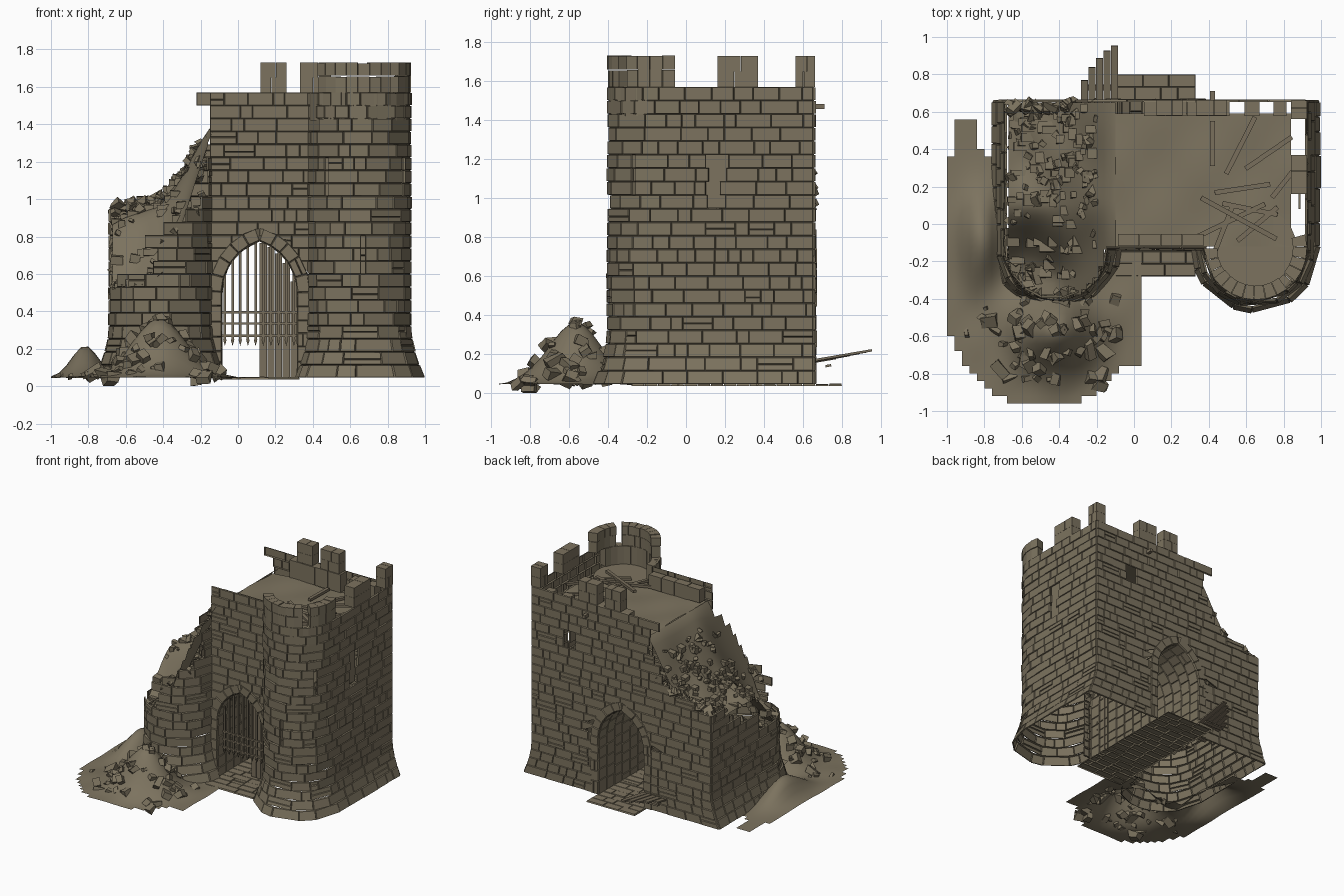
import bpy, math, random
from math import pi, sin, cos, sqrt, exp, acos
from mathutils import Vector, Euler

if "Cube" in bpy.data.objects:
    bpy.data.objects.remove(bpy.data.objects["Cube"])
random.seed(4)
rnd = random.uniform


def material(name, c):
    m = bpy.data.materials.new(name)
    m.diffuse_color = (*c, 1)
    m.use_nodes = True
    m.node_tree.nodes["Principled BSDF"].inputs["Base Color"].default_value = m.diffuse_color
    return m


STONE = material("weathered stone", (0.202, 0.171, 0.114))
WOOD = material("old timber", (0.19, 0.157, 0.106))


def build(name, bag, mat=STONE, smooth=False):
    me = bpy.data.meshes.new(name)
    me.from_pydata([tuple(p) for p in bag[0]], [], bag[1])
    me.materials.append(mat)
    me.shade_smooth() if smooth else me.shade_flat()
    bpy.context.collection.objects.link(bpy.data.objects.new(name, me))


def hexa(bag, pts):
    n = len(bag[0])
    bag[0].extend(pts)
    for f in ((3, 2, 1, 0), (4, 5, 6, 7), (0, 1, 5, 4), (1, 2, 6, 5), (2, 3, 7, 6), (3, 0, 4, 7)):
        bag[1].append([n + i for i in f])


def box(bag, c, size, rot=(0, 0, 0), jit=0.0):
    e = Euler(rot).to_matrix()
    pts = []
    for z in (-.5, .5):
        for x, y in ((-.5, -.5), (.5, -.5), (.5, .5), (-.5, .5)):
            q = Vector((x * size[0], y * size[1], z * size[2])) * (1 + rnd(-jit, jit))
            p = Vector(c) + e @ q
            p.z = max(p.z, 0)
            pts.append(p)
    hexa(bag, pts)


def stone(bag, c, s):
    box(bag, c, (s * rnd(.7, 1.5), s * rnd(.6, 1.1), s * rnd(.5, .9)),
        (rnd(-.7, .7), rnd(-.7, .7), rnd(0, 6)), .3)


def bricks(name, f, length, v0, v1, n, limit=None, cuts=None, wid=(.06, .19), flip=False, start=0.0):
    """Courses of raised bricks over any surface f(u, v, depth)."""
    bag = ([], [])
    h = (v1 - v0) / n
    for k in range(n):
        a, b = v0 + k * h, v0 + (k + 1) * h
        spans, u = [], start
        for c0, c1 in sorted(cuts(a, b)) if cuts else []:
            spans.append((u, c0))
            u = c1
        spans.append((u, length))
        for s0, s1 in spans:
            u = s0
            while s1 - u > 1e-4:
                e = u + rnd(*wid)
                if s1 - e < wid[0] * .6:
                    e = s1
                if not limit or limit((u + e) / 2) >= b - h * .4 + rnd(-.03, .03):
                    mid = a + h * rnd(.4, .6)
                    for p, q in ([(a, mid), (mid, b)] if rnd(0, 1) < .08 else [(a, b)]):
                        m, g, d = len(bag[0]), .0035, rnd(.008, .014)
                        bag[0].extend([f(u, p, 0), f(e, p, 0), f(e, q, 0), f(u, q, 0),
                                       f(u + g, p + g, d), f(e - g, p + g, d), f(e - g, q - g, d), f(u + g, q - g, d)])
                        for fc in ((4, 5, 6, 7), (0, 1, 5, 4), (1, 2, 6, 5), (2, 3, 7, 6), (3, 0, 4, 7)):
                            bag[1].append([m + i for i in (fc[::-1] if flip else fc)])
                u = e
    build(name, bag)


# Walls: D-shaped towers with flared foot
Z0, ZT, YC, RT, YB = .045, 1.57, -.13, .265, .652
ARC = pi * RT
SIDE = ARC + YB - YC


def flare(z):
    return .07 * max(0, (.3 - z) / .25) ** 1.5


def shell(cx, sg):
    def f(u, z, d):
        r = RT + d + flare(z)
        if u < ARC:
            t = pi + u / RT
            return (cx + sg * r * cos(t), YC + r * sin(t), z)
        return (cx + sg * r, YC + u - ARC, z)
    return f


def lerp(t, pts):
    for (a, p), (b, q) in zip(pts, pts[1:]):
        if t <= b:
            return p + (q - p) * max(0, (t - a) / (b - a))
    return pts[-1][1]


def tower_cuts(a, b):
    m, c = (a + b) / 2, []
    if .97 < m < 1.23:
        c.append((ARC + .23 + rnd(0, .02), ARC + .33 + rnd(-.03, .03)))
    if .6 < m < .78:
        c.append((.425, .445))
    if 1.04 < m < 1.23:
        c += [(.22, .238), (.68, .698)]
    return c


def ruin_limit(u):
    return lerp(u, [(0, 1.27), (.06, 1.2), (.14, 1.0), (.3, .88), (.42, .8), (.47, .58), (ARC, .56),
                    (ARC + .3, .75), (SIDE, .98)])


bricks("right_tower_wall", shell(.65, 1), SIDE, Z0, ZT, 22, cuts=tower_cuts)
bricks("ruined_left_tower_wall", shell(-.415, -1), SIDE, Z0, ZT, 22, limit=ruin_limit, flip=True)
bag = ([], [])
box(bag, (.885, .15, 1.1), (.01, .14, .3))
build("wall_breach_lining", bag)

# Pointed gate arch
CX, W, R, SP = .115, .205, .294, .5
K = R - W
JL = SP - Z0
L = JL + R * acos(K / R)


def arch(s, off):
    if s > L + 1e-6:
        x, z = arch(2 * L - s, off)
        return 2 * CX - x, z
    if s < JL:
        return CX - W - off, Z0 + s
    t = pi - (s - JL) / R
    x = CX + K + (R + off) * cos(t)
    return (CX if s > L - 1e-4 else x), SP + (R + off) * sin(t)


def arch_top(x, off=.02):
    q = (R + off) ** 2 - (abs(x - CX) + K) ** 2
    return SP + sqrt(q) if q > 0 and abs(x - CX) < W + off else 0


def gate_cut(a, b):
    o = R + .02
    h = W + .02 if b <= SP else (sqrt(o * o - (b - SP) ** 2) - K if b - SP < o else 0)
    return [(CX - h, CX + h)] if h > 0 else []


def rear_cuts(a, b):
    return gate_cut(a, b) + ([(.53, .63)] if 1.12 < (a + b) / 2 < 1.26 else [])


def front(u, z, d):
    return (u, -.12 - d, max(z, arch_top(u)))


def rear(u, z, d):
    return (CX + (u - CX) * (1 + flare(z) / .805), YB + d, max(z, arch_top(u)))


def rear_limit(x):
    return lerp(x, [(-.69, .96), (-.4, 1.02), (-.24, 1.1), (-.15, 1.25), (-.13, 1.6)])


bricks("front_wall", front, .39, Z0, ZT, 22, cuts=gate_cut, start=-.15)
bricks("rear_wall", rear, .92, Z0, ZT, 22, limit=rear_limit, cuts=rear_cuts, flip=True, start=-.685)
for nm, y, sg in (("front_arch_stones", -.128, -1), ("rear_arch_stones", .658, 1)):
    def ring(s, v, d, y=y, sg=sg):
        x, z = arch(s, v)
        return (x, y + sg * d, z)
    bricks(nm, ring, 2 * L, -.002, .066, 1, cuts=lambda a, b: [(L, L)], wid=(.06, .085), flip=sg < 0)


def vault(s, y, d):
    x, z = arch(s, -d * .5)
    return (x, y, z)


bricks("passage_vault", vault, 2 * L, -.13, .66, 8, cuts=lambda a, b: [(L, L)], wid=(.07, .1))
bricks("paved_path", lambda u, v, d: (u, v, .035 + d), .33, -.28, .8, 16, wid=(.08, .16), start=-.1)

# Portcullis
bag = ([], [])
for i in range(10):
    x = -.07 + i * .041
    top = arch_top(x, 0)
    box(bag, (x, -.07, (top + .25) / 2), (.013, .013, top - .25))
    n = len(bag[0])
    bag[0].extend([(x - .01, -.078, .25), (x + .01, -.078, .25), (x + .01, -.062, .25), (x - .01, -.062, .25), (x, -.07, .215)])
    bag[1].extend([[n + 1, n, n + 4], [n + 2, n + 1, n + 4], [n + 3, n + 2, n + 4], [n, n + 3, n + 4]])
for z in (.27, .335, .395):
    box(bag, (CX, -.07, z), (.4, .018, .012))
build("portcullis", bag, WOOD)

# Doors: one standing leaf, one fallen leaf
bag = ([], [])
for i in range(5):
    x = CX + .02 + i * .041
    t = arch_top(x + .015, 0) or .55
    box(bag, (x, .02, (t + .05) / 2), (.039, .02, t - .05))
build("standing_door_leaf", bag, WOOD)
bag = ([], [])
for i in range(5):
    e = (.77, .84, .89, .93, .957)[i]
    box(bag, (-.265 + i * .04, (e + .5) / 2, .16 + (e - .8) * .13), (.037, e - .5, .012), (.17, 0, 0))
box(bag, (-.18, .73, .14), (.17, .03, .012), (.17, 0, 0))
build("fallen_door_leaf", bag, WOOD)


def field(name, h, x0, x1, y0, y1, st, keep=lambda x, y: True):
    """Uneven ground sheet made of square cells."""
    nx, ny = round((x1 - x0) / st), round((y1 - y0) / st)
    bag, idx = ([], []), {}

    def vert(i, j):
        if (i, j) not in idx:
            x, y = x0 + (x1 - x0) * i / nx, y0 + (y1 - y0) * j / ny
            idx[i, j] = len(bag[0])
            bag[0].append((x, y, h(x, y)))
        return idx[i, j]
    for i in range(nx):
        for j in range(ny):
            if keep(x0 + (x1 - x0) * (i + .5) / nx, y0 + (y1 - y0) * (j + .5) / ny):
                bag[1].append([vert(i, j), vert(i + 1, j), vert(i + 1, j + 1), vert(i, j + 1)])
    build(name, bag, smooth=True)


# Roof floor, tower floor and parapets
field("roof_floor", lambda x, y: 1.42 + .008 * sin(13 * x) * cos(11 * y), -.1, .84, -.12, .59, .05)
bag = ([(.65 + .22 * cos(i * pi / 12), YC + .22 * sin(i * pi / 12), 1.418) for i in range(24)], [list(range(24))])
build("tower_floor", bag)


def arc_stones(bag, a0, a1, r0, r1, z0, z1):
    n = max(1, round((a1 - a0) / 14))
    for i in range(n):
        pts = []
        for z in (z0, z1 - rnd(0, .006)):
            for r, k in ((r0, i + .02), (r1, i + .02), (r1, i + .98), (r0, i + .98)):
                t = math.radians(a0 + (a1 - a0) * k / n)
                pts.append((.65 + r * cos(t), YC + r * sin(t), z))
        hexa(bag, pts)


bag = ([], [])
arc_stones(bag, -180, -15, .205, .268, 1.42, ZT)
for a0, a1 in ((-145, -52), (-40, 16)):
    arc_stones(bag, a0, a1, .205, .27, ZT, 1.66)
    arc_stones(bag, a0, a1, .2, .275, 1.66, 1.732)
build("tower_parapet", bag)
bag = ([], [])
for x0, x1, y0, y1 in ((.12, .26, .58, .662), (.33, .5, .58, .662), (.84, .925, .56, .662), (.84, .925, .16, .37)):
    for k, z in enumerate((1.61, 1.69)):
        along = x1 - x0 > y1 - y0
        for i in range(2):
            s = (.42, .58)[i ^ k]
            o = 0 if i == 0 else 1 - s
            if along:
                box(bag, (x0 + (x1 - x0) * (o + s / 2), (y0 + y1) / 2, z), ((x1 - x0) * s - .003, y1 - y0, .079))
            else:
                box(bag, ((x0 + x1) / 2, y0 + (y1 - y0) * (o + s / 2), z), (x1 - x0, (y1 - y0) * s - .003, .079))
build("merlons", bag)
# Inner parapet courses
bag = ([], [])
for i in range(4):
    box(bag, (.11 + i * .115, .615, 1.495), (.112, .075, rnd(.14, .148)))
    box(bag, (-.03 + i * .115, -.085, 1.48), (.112, .065, rnd(.1, .13)))
box(bag, (.63, .615, 1.49), (.08, .075, .13))
box(bag, (.78, .615, 1.49), (.07, .075, .13))
build("inner_parapet_blocks", bag)

# Broken roof timbers: x, y, length, angle
bag = ([], [])
for x, y, l, a in ((.42, .43, .24, 1.57), (.57, .42, .34, 1.1), (.58, .19, .3, .15), (.56, .03, .46, -.5),
                   (.52, .02, .4, .45), (.66, .0, .28, .7), (.47, -.05, .3, 1.2), (.72, .38, .3, .6),
                   (.62, .08, .3, -.2), (.8, .22, .2, .9)):
    box(bag, (x, y, 1.44 + rnd(0, .025)), (l, .026, .02), (0, rnd(-.06, .06), a))
box(bag, (.42, .655, 1.47), (.025, .11, .025))
build("broken_timbers", bag, WOOD)


# Collapsed interior of left tower
def ruin(x, y):
    t = min(1, max(0, (-.1 - x) / .59))
    z = .83 + .59 * exp(-3.6 * t * t / (.25 + t))
    q = min(1, max(0, (.12 - y) / .42))
    return z - .38 * q * q * (3 - 2 * q) * min(1, t * 2) + .02 * sin(17 * x + 5) * sin(14 * y) * min(1, t * 4)


def in_tower(x, y):
    return -.68 < x < -.1 and (y > YC or (x + .415) ** 2 + (y - YC) ** 2 < RT * RT)


field("collapsed_floor", ruin, -.7, -.1, -.41, .65, .03, in_tower)
bag = ([], [])
for i in range(190):
    x, y = rnd(-.65, -.2), rnd(-.3, .62)
    if not in_tower(x, y) or (y < .1 and rnd(0, 1) < .55):
        continue
    if i % 2:
        box(bag, (x, y, ruin(x, y) - .005), (rnd(.03, .09), rnd(.03, .06), rnd(.03, .05)), (rnd(-.15, .15), rnd(-.15, .15), 0))
    else:
        stone(bag, (x, y, ruin(x, y) + .005), rnd(.025, .05))
for i in range(30):  # ragged stones along the broken wall tops
    x = rnd(-.65, -.17)
    stone(bag, (x, .625, rear_limit(x) + rnd(-.03, 0)), rnd(.03, .06))
    u = rnd(.05, SIDE)
    p = shell(-.415, -1)(u, 0.5, -.02)
    stone(bag, (p[0], p[1], ruin_limit(u) - .03), rnd(.03, .05))
build("ruin_debris", bag)


# Rubble heap outside
def mound(x, y):
    e = min(1, max(0, 1.25 - ((x + .46) / .53) ** 2 - ((y + .38) / .58) ** 2) * 2)
    a = .32 * exp(-((x + .42) / .2) ** 2 - ((y + .57) / .19) ** 2)
    b = .175 * exp(-((x + .82) / .1) ** 2 - ((y + .08) / .22) ** 2)
    return .045 + a * e + b + .006 * sin(20 * x) * sin(17 * y) * e


def heap_area(x, y):
    oval = abs((x + .48) / .53) ** 2.2 + abs((y + .36) / .61) ** 2.2 < 1 and y < -.15
    side = x < -.69 and -.5 < y < .36 or -.96 < x < -.8 - (y - .35) * .3 and y < .55 and y > .3
    corner = -.2 < x < .03 and -.75 < y < -.28
    d = (x + .415) ** 2 + (y - YC) ** 2 < .24 ** 2
    return (oval or side or corner) and not d and not (x > -.68 and y > YC - .12 and abs(x + .415) < .25)


field("rubble_heap", mound, -1, .04, -.96, .56, .04, heap_area)
bag = ([], [])
while len(bag[0]) < 8 * 60:
    x, y = random.gauss(-.42, .24), random.gauss(-.6, .16)
    if heap_area(x, y) and -.87 < y and -.93 < x < -.03:
        stone(bag, (x, y, mound(x, y) + .003), rnd(.025, .07))
for x, y in ((-.68, -.8), (-.22, -.8)):
    stone(bag, (x, y, .03), .07)
build("fallen_stones", bag)
